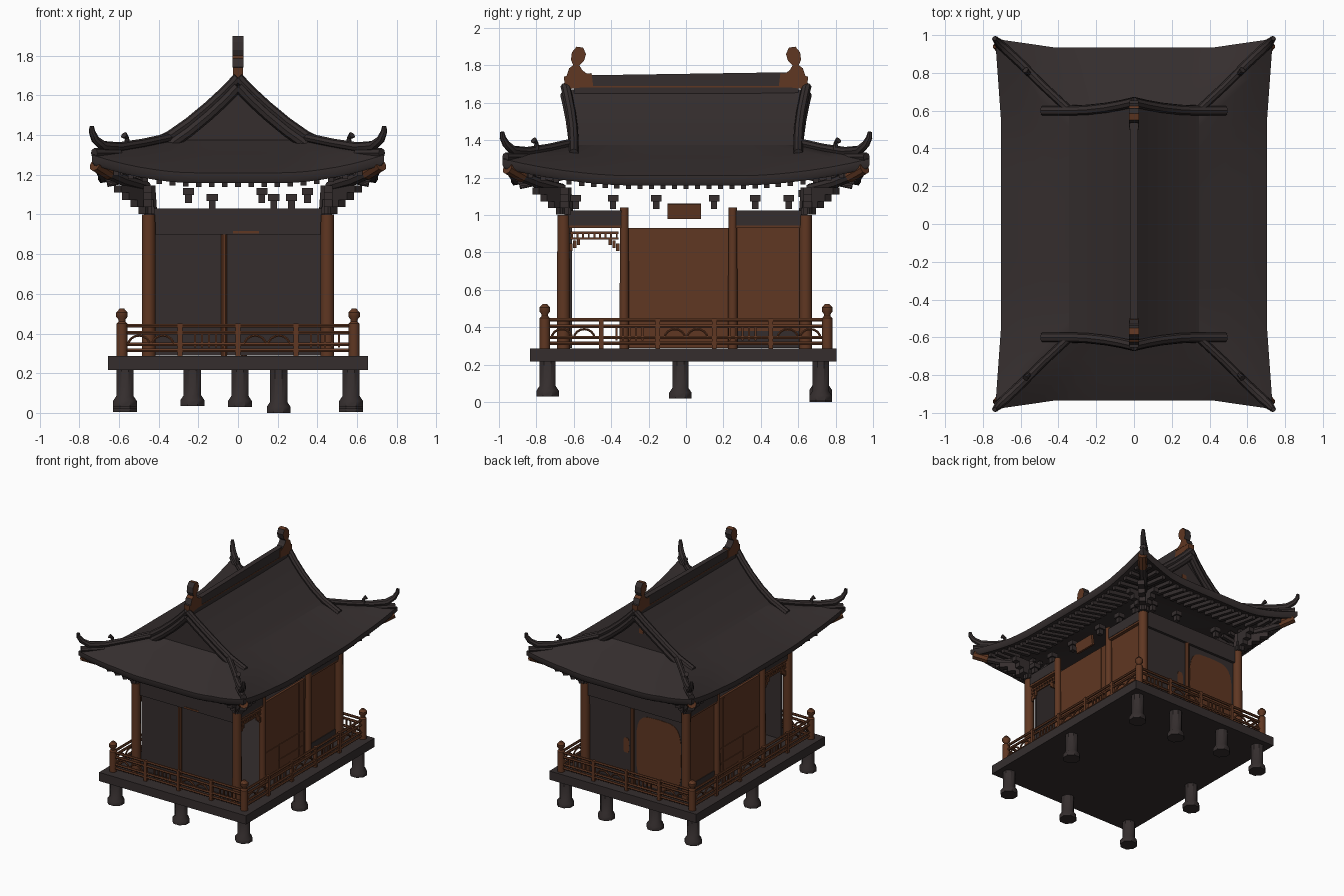
import bpy, bmesh, math
from mathutils import Vector, Matrix

cube = bpy.data.objects.get("Cube")
if cube:
    bpy.data.objects.remove(cube)


def material(name, rgb):
    m = bpy.data.materials.new(name)
    m.use_nodes = True
    m.diffuse_color = (*rgb, 1)
    m.node_tree.nodes["Principled BSDF"].inputs["Base Color"].default_value = (*rgb, 1)
    return m


DARK = material("dark slate", (0.035, 0.027, 0.027))
BROWN = material("red brown wood", (0.115, 0.038, 0.016))
SIGNS = (-1, 1)


def add_object(name, mesh, mat, smooth=False):
    mesh.materials.clear()
    mesh.materials.append(mat)
    ob = bpy.data.objects.new(name, mesh)
    bpy.context.collection.objects.link(ob)
    if smooth:
        bpy.ops.object.select_all(action='DESELECT')
        ob.select_set(True)
        bpy.context.view_layer.objects.active = ob
        bpy.ops.object.shade_smooth_by_angle(angle=math.radians(40))
    return ob


def finish(name, bm, mat, smooth=False):
    bmesh.ops.recalc_face_normals(bm, faces=bm.faces)
    mesh = bpy.data.meshes.new(name)
    bm.to_mesh(mesh)
    bm.free()
    return add_object(name, mesh, mat, smooth)


def paint(ob, mat, rule):
    """Give a second colour to the faces chosen by a rule."""
    ob.data.materials.append(mat)
    for f in ob.data.polygons:
        if rule(f):
            f.material_index = 1


def boxes(name, mat, items):
    """Boxes given as (centre, size) or (centre, size, rotation matrix)."""
    bm = bmesh.new()
    for centre, size, *rot in items:
        m = Matrix.Translation(centre) @ (rot[0] if rot else Matrix()) @ Matrix.Diagonal((*size, 1))
        bmesh.ops.create_cube(bm, size=1, matrix=m)
    return finish(name, bm, mat)


def tubes(name, mat, paths, r, sides=2):
    """Round bars along paths; a fourth value in a point scales the radius."""
    cu = bpy.data.curves.new(name, 'CURVE')
    cu.dimensions = '3D'
    cu.bevel_depth, cu.bevel_resolution, cu.use_fill_caps = r, sides, True
    for path in paths:
        sp = cu.splines.new('POLY')
        sp.points.add(len(path) - 1)
        for p, q in zip(sp.points, path):
            p.co = (*q[:3], 1)
            p.radius = q[3] if len(q) > 3 else 1
    tmp = bpy.data.objects.new(name + "_path", cu)
    mesh = bpy.data.meshes.new_from_object(tmp)
    bpy.data.objects.remove(tmp)
    return add_object(name, mesh, mat, True)


def lathe(name, mat, profile, places, sides=12):
    bm = bmesh.new()
    for px, py, pz in places:
        rings = [[bm.verts.new((px + r * math.cos(a), py + r * math.sin(a), pz + z))
                  for a in (math.tau * (i + .5) / sides for i in range(sides))] for r, z in profile]
        for lo, hi in zip(rings, rings[1:]):
            for i in range(sides):
                j = (i + 1) % sides
                bm.faces.new((lo[i], lo[j], hi[j], hi[i]))
        bm.faces.new(rings[0])
        bm.faces.new(rings[-1])
    return finish(name, bm, mat, True)


# Platform and stone legs
boxes("platform", DARK, [((0, -.015, .252), (1.31, 1.64, .07))])
legs = [(s * .57, y, z) for s in SIGNS for y, z in ((-.74, .03), (-.03, .02), (.72, .005))]
legs += [(.01, -.74, .03), (.205, .72, 0), (-.23, .72, .035)]
lathe("legs", DARK, [(.065, 0), (.065, .03), (.047, .055), (.047, .22)], legs, 8)

# Columns
corners = [(x, y, 0) for x in (-.45, .45) for y in (-.655, .64)]
lathe("corner_columns", BROWN, [(.036, .28), (.034, 1.0)], corners)
lathe("side_columns", BROWN, [(.026, .28), (.024, 1.04)], [(s * .45, y, 0) for s in SIGNS for y in (-.33, .25)])
lathe("middle_posts", BROWN, [(.016, .28), (.016, .9)], [(-.07, -.64, 0), (.03, .64, 0)], 8)

# Walls: dark front and back, brown sides with the front bay open
boxes("front_and_back_walls", DARK, [((0, s * .62, .6), (.84, .02, .62)) for s in SIGNS])
boxes("end_beams", DARK, [((0, s * .63, .965), (.86, .04, .13)) for s in SIGNS])
boxes("beam_inlay", BROWN, [((.04, -.651, .91), (.13, .006, .012))])
boxes("side_walls", BROWN, [((s * .43, y, .61), (.02, w, .64)) for s in SIGNS
                            for y, w in ((-.04, .54), (.44, .36))])
boxes("side_beams", DARK, [((s * .45, y, .985), (.035, w, .08)) for s in SIGNS
                           for y, w in ((-.49, .3), (.44, .36))])
boxes("wall_skirting", DARK, [((s * .442, .44, .335), (.006, .34, .09)) for s in SIGNS])

# Rounded brown panels on the back wall and back gable
bm = bmesh.new()
for x, y, z, w, h in ((-.2, .633, .58, .2, .28), (.09, .633, .58, .025, .06), (0, .573, 1.5, .02, .02)):
    rim = []
    for i in range(24):
        c, s = math.cos(math.tau * i / 24), math.sin(math.tau * i / 24)
        rim.append(bm.verts.new((x + w * math.copysign(abs(c) ** .5, c), y, z + h * math.copysign(abs(s) ** .5, s))))
    face = bm.faces.new(rim)
    side = bmesh.ops.extrude_face_region(bm, geom=[face])["geom"]
    bmesh.ops.translate(bm, vec=(0, -.005, 0), verts=[g for g in side if isinstance(g, bmesh.types.BMVert)])
finish("back_panels", bm, BROWN)

# Door frames on the sides
frames = []
for s in SIGNS:
    frames += [((s * .442, y, z), (.006, .01, h)) for y, z, h in ((.15, .61, .62), (.21, .61, .62), (-.1, .43, .2))]
    frames += [((s * .442, y, z), (.006, w, .01)) for y, w, z in ((-.04, .5, .52), (.04, .3, .4))]
    frames += [((s * .45, y, .94), (.03, w, .02)) for y, w in ((-.49, .3), (.44, .36))]
boxes("door_frames", BROWN, frames)

# Hanging fretwork over the open bay
fret = []
for s in SIGNS:
    fret += [((s * .45, -.49, z), (.012, .26, .012)) for z in (.875, .905)]
    fret += [((s * .45, -.49 + i * .03, .89), (.012, .01, .04)) for i in range(-4, 5)]
    fret += [((s * .45, -.49 + e * (.125 - i * .02), .86 - .016 * (2 - i)), (.012, .018, .04))
             for e in SIGNS for i in range(3)]
boxes("fretwork", BROWN, fret)
boxes("sign_board", BROWN, [((.46, -.01, 1.02), (.02, .18, .08), Matrix.Rotation(.15, 4, 'Y'))])

# Railing on all four edges
RX, RY = .585, .755
lathe("railing_posts", BROWN,
      [(.028, .28), (.028, .45), (.018, .46), (.018, .47), (.03, .485), (.03, .505), (.012, .525)],
      [(a * RX, b * RY, 0) for a in SIGNS for b in SIGNS])
rails, pickets, arches = [], [], []
for along_x in (True, False):
    half, off = (RX, RY) if along_x else (RY, RX)
    n = 4 if along_x else 5

    def at(t, z, s):
        return (t, s * off, z) if along_x else (s * off, t, z)

    for s in SIGNS:
        rails += [[at(-half, z, s), at(half, z, s)] for z in (.315, .345, .405, .44)]
        step = 2 * half / n
        for i in range(n):
            mid = -half + (i + .5) * step
            if i:
                pickets.append((at(mid - step / 2, .365, s), (.024, .024, .17)))
            if i % 2:
                pickets += [(at(mid + k * .035, .37, s), (.01, .01, .08)) for k in range(-2, 3)]
            else:
                arches += [[at(mid + c + .055 * math.cos(a), .34 + .05 * math.sin(a), s)
                            for a in (math.pi * k / 8 for k in range(9))] for c in (-.06, .06)]
tubes("rails", BROWN, rails, .01, 1)
tubes("railing_arches", BROWN, arches, .007, 1)
boxes("pickets", BROWN, pickets)

# Roof: curved slope height by distance from the eave
SLOPE = [(0, 1.21), (.1, 1.26), (.22, 1.31), (.36, 1.375), (.46, 1.445), (.56, 1.528), (.64, 1.602), (.705, 1.67)]
LOW = [p for p in SLOPE if p[0] <= .36]
HIGH = [p for p in SLOPE if p[0] >= .36]


def eave(side, u, d, z, k):
    """Point on a roof ring; corners flare out and lift by weight k."""
    lift = max(0, (abs(u) - .3) / .7) ** 2 * k
    flare = max(0, (abs(u) - .6) / .4) * k
    ex, ey = .705 - d, .935 - d
    sg = 1 if u > 0 else -1
    if side % 2 == 0:
        p = Vector((u * ex + sg * .03 * flare, -(ey + .045 * flare), 0))
    else:
        p = Vector((ex + .03 * flare, u * ey + sg * .045 * flare, 0))
    if side > 1:
        p = -p
    p.z = z + .09 * lift
    return p


N = 20
profile = [(.32, 1.23, 0), (.05, 1.165, .9), (.012, 1.158, 1), (0, 1.175, 1)]
profile += [(d, z, 1 - d / .36) for d, z in LOW]
bm = bmesh.new()
rings = [[bm.verts.new(eave(s, 2 * i / N - 1, *p)) for s in range(4) for i in range(N)] for p in profile]
for k, (lo, hi) in enumerate(zip(rings, rings[1:])):
    for i in range(4 * N):
        j = (i + 1) % (4 * N)
        f = bm.faces.new((lo[i], lo[j], hi[j], hi[i]))
        f.material_index = int(k == 1)
bm.faces.new(rings[0])
finish("lower_roof", bm, DARK, True).data.materials.append(BROWN)


def verge(d):
    return .6 + .045 * max(0, (d - .36) / .345) ** 2


bm = bmesh.new()
cross = [(d - .705, d, z) for d, z in HIGH] + [(.705 - d, d, z) for d, z in reversed(HIGH[:-1])]
edges = [[bm.verts.new((x, s * verge(d), z)) for x, d, z in cross] for s in SIGNS]
for i in range(len(cross) - 1):
    bm.faces.new((edges[0][i], edges[0][i + 1], edges[1][i + 1], edges[1][i]))
finish("upper_roof", bm, DARK, True)

# Gable walls and the ridges along their edges
bm = bmesh.new()
for s in SIGNS:
    bm.faces.new([bm.verts.new((x, s * .57, z - .01)) for x, d, z in cross])
finish("gable_walls", bm, DARK)
full = [p for p in SLOPE if p[0] > .15]
for name, dz, r, pts in (("gable_ridges", .02, .026, full), ("barge_boards", -.025, .028, HIGH)):
    tubes(name, DARK, [[(a * (.705 - d), b * verge(d), z + dz) for d, z in pts]
                       for a in SIGNS for b in SIGNS], r)

# Main ridge with end ornaments
boxes("main_ridge", DARK, [((0, 0, 1.7), (.04, 1.2, .11), Matrix.Rotation(.015, 4, 'X'))])
boxes("ridge_trim", BROWN, [((0, 0, 1.685), (.044, 1.1, .007))])
bases = boxes("ornament_bases", BROWN, [((0, s * .575, 1.715), (.05, .15, .07), Matrix.Rotation(-s * .12, 4, 'X'))
                                        for s in SIGNS])
OUTLINE = [(.64, 1.74), (.625, 1.785), (.603, 1.8), (.615, 1.83), (.61, 1.87), (.585, 1.9), (.55, 1.895),
           (.535, 1.86), (.545, 1.825), (.57, 1.8), (.555, 1.775), (.51, 1.74)]
bm = bmesh.new()
for s in SIGNS:
    face = bm.faces.new([bm.verts.new((-.027, s * y, z)) for y, z in OUTLINE])
    side = bmesh.ops.extrude_face_region(bm, geom=[face])["geom"]
    bmesh.ops.translate(bm, vec=(.054, 0, 0), verts=[g for g in side if isinstance(g, bmesh.types.BMVert)])
figures = finish("ridge_ornaments", bm, BROWN)
paint(figures, DARK, lambda f: abs(f.normal.y) > .6)
paint(bases, DARK, lambda f: f.normal.z > .6)

# Hip ridges with upturned tips, small roof figures and corner beams
HIP = [(.34, .6, 1.39, 1), (.48, .73, 1.36, 1), (.6, .85, 1.34, 1.1), (.68, .925, 1.345, 1.2),
       (.72, .962, 1.38, .95), (.735, .98, 1.415, .75), (.738, .983, 1.445, .5)]
FIGURE = [(.56, .8, 1.35, 1), (.56, .8, 1.385, .6), (.575, .815, 1.4, 1)]
BEAM = [(.46, .66, 1.14, .9), (.58, .8, 1.175, 1), (.66, .885, 1.21, 1)]
BEAM_END = [(.65, .875, 1.205, 1.1), (.722, .955, 1.25, 1.1)]
LIP = [(.6, .85, 1.31, 1), (.725, .965, 1.31, 1)]


def at_corners(path):
    return [[(a * x, b * y, z, r) for x, y, z, r in path] for a in SIGNS for b in SIGNS]


tubes("hip_ridges", DARK, at_corners(HIP), .022)
tubes("roof_figures", DARK, at_corners(FIGURE), .018)
tubes("hip_lips", DARK, at_corners(LIP), .024)
tubes("corner_beams", DARK, at_corners(BEAM), .03)
tubes("corner_beam_ends", BROWN, at_corners(BEAM_END), .03)

# Rafters under the eaves, square to each edge
rafters = []
for side in range(4):
    count = 19 if side % 2 == 0 else 27
    inward = Vector(((0, 1, 0), (-1, 0, 0), (0, -1, 0), (1, 0, 0))[side])
    for i in range(count):
        u = (2 * i / (count - 1) - 1) * .9
        a = eave(side, u, .045, 1.152, .9)
        b = a + inward * (.23 - .13 * max(0, abs(u) - .6) / .3)
        b.z = max(1.2, a.z)
        rot = (b - a).to_track_quat('Y', 'Z').to_matrix().to_4x4()
        rafters.append(((a + b) / 2, (.028, (b - a).length, .028), rot))
boxes("rafters", DARK, rafters)

# Brackets: small ones on the wall tops and stepped clusters at the corners
spots = [(x, -.63, 1.03) for x in (-.13, .18, .27)] + [(x, .63, 1.06) for x in (-.25, .12, .35)]
spots += [(s * .45, y, 1.035) for s in SIGNS for y in (-.59, -.39, -.16, .15, .37, .55)]
small = []
for x, y, z in spots:
    small += [((x, y, z + .02), (.034, .034, .045)), ((x, y, z + .055), (.056, .056, .035))]
boxes("wall_brackets", DARK, small)
cluster = []
for a in SIGNS:
    for b in SIGNS:
        turn = Matrix.Rotation(a * b * math.pi / 4, 4, 'Z')
        for k in range(4):
            z, o = 1.02 + .036 * k, .022 * k
            cluster.append(((a * (.455 + o), b * (.65 + o), z), (.08 + .055 * k, .05, .037), turn))
            cluster.append(((a * (.455 + o), b * .65, z), (.07 + .03 * k, .045, .037)))
            cluster.append(((a * .455, b * (.65 + o), z), (.045, .07 + .03 * k, .037)))
boxes("corner_brackets", DARK, cluster)
